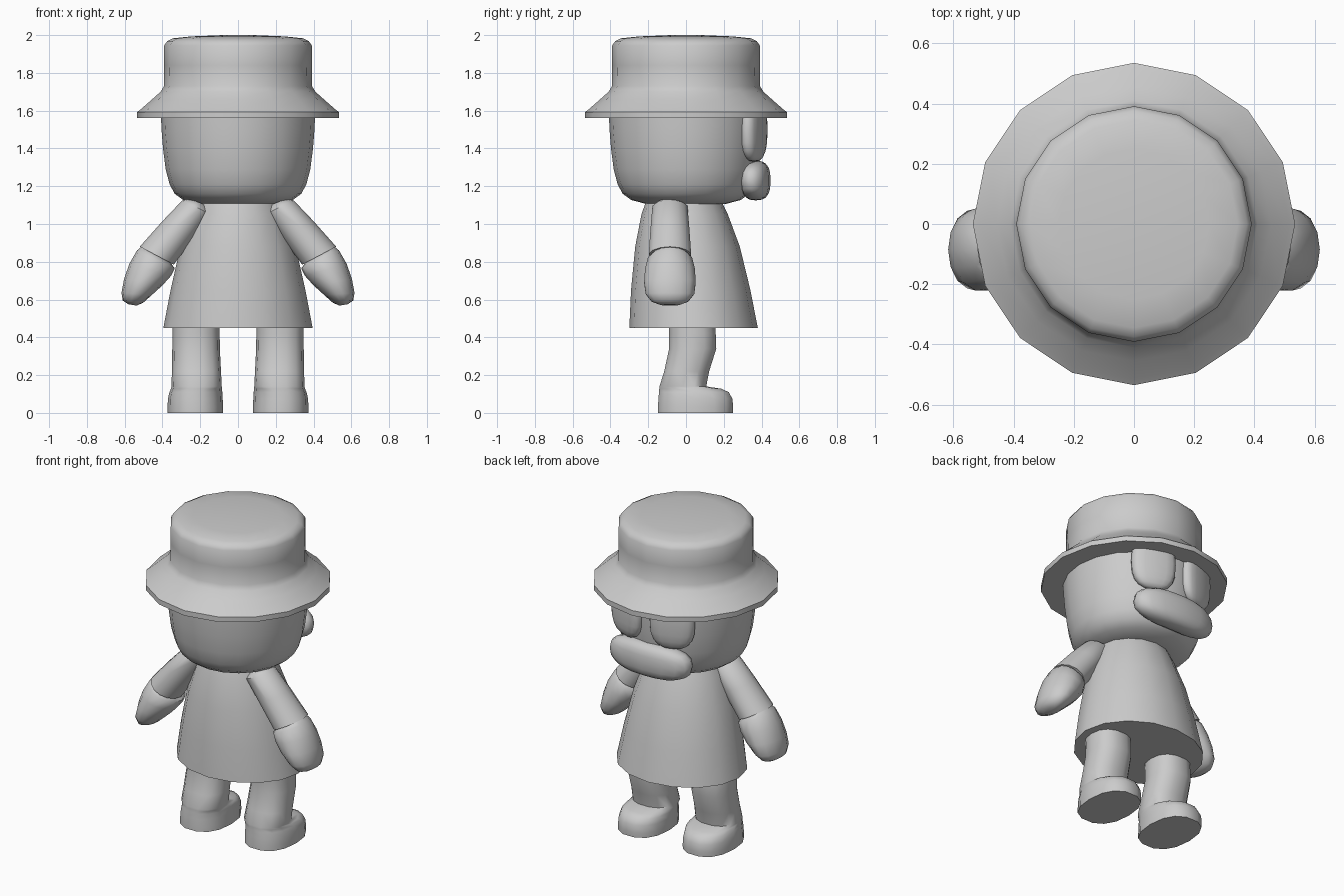
import bpy, bmesh, math
from math import sin, cos, pi
from mathutils import Vector, Matrix

if "Cube" in bpy.data.objects:
    bpy.data.objects.remove(bpy.data.objects["Cube"])

grey = bpy.data.materials.new("plain grey")
grey.diffuse_color = (0.6, 0.6, 0.6, 1)
grey.use_nodes = True
grey.node_tree.nodes["Principled BSDF"].inputs["Base Color"].default_value = grey.diffuse_color


def finish(bm, name, mirror=False, angle=45):
    bmesh.ops.recalc_face_normals(bm, faces=bm.faces)
    me = bpy.data.meshes.new(name)
    bm.to_mesh(me)
    bm.free()
    me.materials.append(grey)
    ob = bpy.data.objects.new(name, me)
    bpy.context.collection.objects.link(ob)
    bpy.ops.object.select_all(action='DESELECT')
    ob.select_set(True)
    bpy.context.view_layer.objects.active = ob
    bpy.ops.object.shade_smooth_by_angle(angle=math.radians(angle))
    if mirror:
        ob.modifiers.new("mirror", 'MIRROR').use_mirror_merge = False
    return ob


def power(c, p):
    return math.copysign(abs(c) ** p, c)


def loft(name, rings, n, mirror=False, p=1.0, angle=45):
    """Skin of rings, each (centre, half axis u, half axis v), capped at both ends."""
    bm = bmesh.new()
    loops = []
    for c, u, v in rings:
        c, u, v = Vector(c), Vector(u), Vector(v)
        loops.append([bm.verts.new(c + u * power(cos(2 * pi * i / n), p)
                                   + v * power(sin(2 * pi * i / n), p)) for i in range(n)])
    for a, b in zip(loops, loops[1:]):
        for i in range(n):
            j = (i + 1) % n
            bm.faces.new((a[i], a[j], b[j], b[i]))
    bm.faces.new(loops[0])
    bm.faces.new(loops[-1])
    return finish(bm, name, mirror, angle)


def flat(z, rx, ry=None, cx=0, cy=0):
    return (cx, cy, z), (rx, 0, 0), (0, rx if ry is None else ry, 0)


def slanted(ox, oz, ix, iz, ry, cy=-0.085):
    """Ring across the arm, given its outer and inner points in the front view."""
    return (((ox + ix) / 2, cy, (oz + iz) / 2),
            ((ox - ix) / 2, 0, (oz - iz) / 2), (0, ry, 0))


def pebble(name, centre, size, turn=0, bend=0, p=0.75, mirror=False):
    """Rounded box-like ellipsoid, optionally bent around the head."""
    bm = bmesh.new()
    bmesh.ops.create_uvsphere(bm, u_segments=16, v_segments=10, radius=1)
    rot = Matrix.Rotation(turn, 3, 'Z')
    for v in bm.verts:
        r = math.hypot(v.co.x, v.co.y)
        k = power(r, p)
        a = math.atan2(v.co.y, v.co.x)
        q = Vector((k * power(cos(a), p) * size[0],
                    k * power(sin(a), p) * size[1],
                    power(v.co.z, p) * size[2]))
        q.y -= bend * q.x ** 2
        v.co = rot @ q + Vector(centre)
    return finish(bm, name, mirror, 60)


# Hat with flared brim
loft("hat", [flat(z, r) for r, z in (
    (0.30, 1.56), (0.535, 1.56), (0.535, 1.592), (0.515, 1.607), (0.455, 1.66),
    (0.41, 1.70), (0.392, 1.73), (0.391, 1.84), (0.391, 1.945), (0.375, 1.968),
    (0.345, 1.983), (0.25, 1.993), (0.08, 2.0))], 16)

# Head
loft("head", [flat(z, r) for r, z in (
    (0.10, 1.10), (0.21, 1.106), (0.29, 1.127), (0.335, 1.16), (0.362, 1.21),
    (0.383, 1.29), (0.397, 1.40), (0.405, 1.50), (0.408, 1.58))], 20)

# Eyes and muzzle, facing +y
pebble("eyes", (0.157, 0.36, 1.50), (0.135, 0.05, 0.17), turn=math.radians(-20), mirror=True)
pebble("mouth", (0, 0.37, 1.23), (0.28, 0.078, 0.105), bend=0.35)

# Flared coat
loft("coat", [flat(z, rx, ry, 0, cy) for z, rx, ry, cy in (
    (0.45, 0.395, 0.34, 0.04), (0.65, 0.357, 0.316, 0.025), (0.88, 0.305, 0.277, 0.008),
    (1.05, 0.245, 0.229, -0.007), (1.12, 0.215, 0.20, -0.012))], 16)

# Sleeves
loft("sleeves", [slanted(*r) for r in (
    (0.26, 1.135, 0.17, 1.10, 0.06), (0.295, 1.125, 0.14, 1.05, 0.095),
    (0.40, 1.015, 0.23, 0.93, 0.105), (0.52, 0.88, 0.34, 0.785, 0.115))], 14, True)

# Mitten hands
loft("hands", [slanted(*r) for r in (
    (0.505, 0.885, 0.36, 0.80, 0.09), (0.535, 0.86, 0.335, 0.765, 0.12),
    (0.575, 0.79, 0.355, 0.725, 0.135), (0.603, 0.71, 0.40, 0.675, 0.14),
    (0.617, 0.635, 0.455, 0.625, 0.132), (0.61, 0.595, 0.50, 0.585, 0.10),
    (0.58, 0.575, 0.535, 0.568, 0.05))], 14, True, angle=60)

# Legs with feet: height, centre x, half width, back y, front y
loft("legs", [flat(z, rx, (f - b) / 2, cx, (f + b) / 2) for z, cx, rx, b, f in (
    (0.55, 0.222, 0.122, -0.095, 0.15), (0.42, 0.222, 0.125, -0.092, 0.16),
    (0.34, 0.222, 0.126, -0.092, 0.163), (0.22, 0.220, 0.130, -0.118, 0.125),
    (0.14, 0.219, 0.133, -0.143, 0.11), (0.128, 0.220, 0.135, -0.145, 0.19),
    (0.11, 0.223, 0.140, -0.147, 0.23), (0.075, 0.226, 0.145, -0.15, 0.25),
    (0.03, 0.226, 0.147, -0.153, 0.254), (0.0, 0.226, 0.147, -0.153, 0.252))],
    14, True, 0.85, 60)
